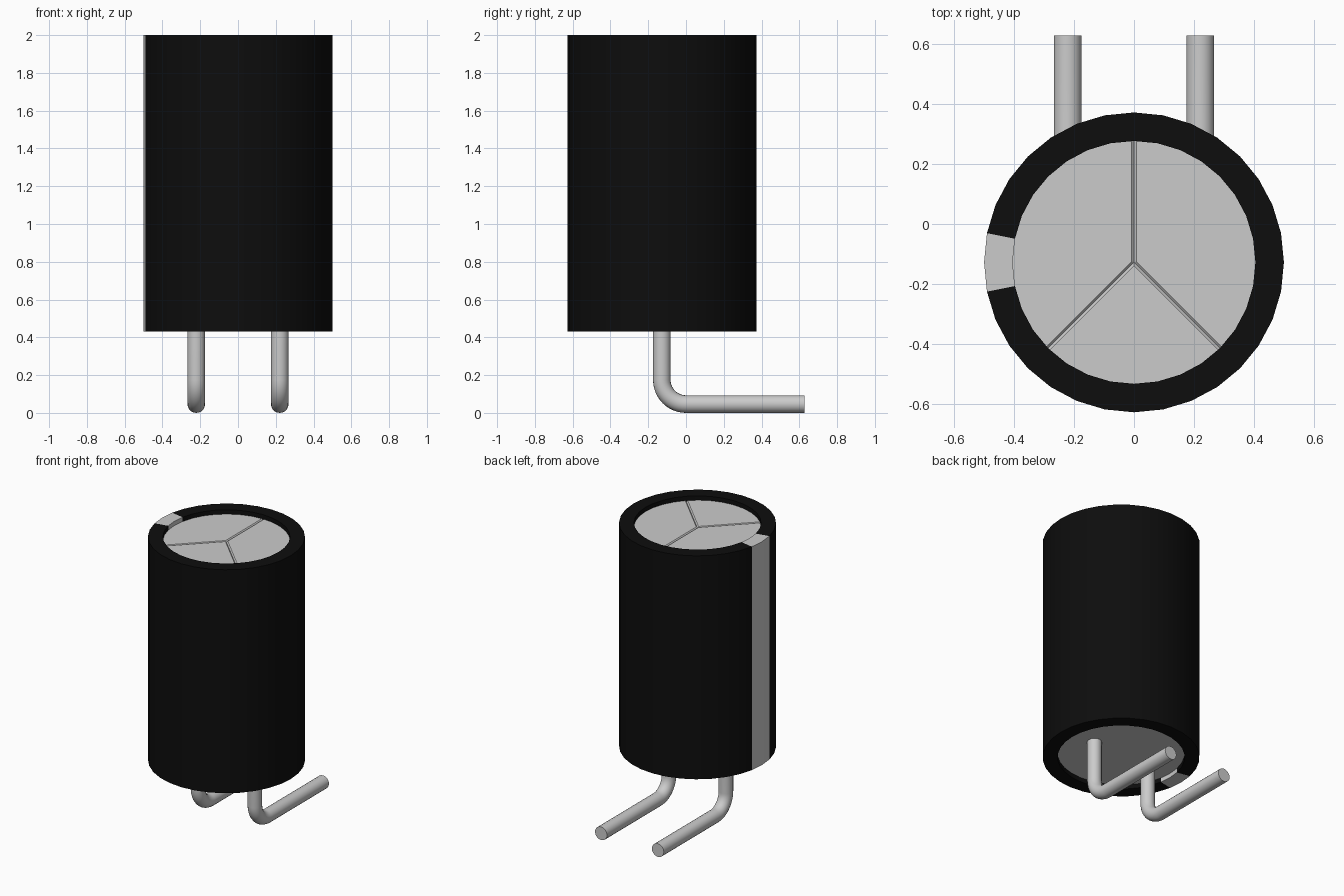
import bpy, bmesh, math
from mathutils import Matrix, Vector

cube = bpy.data.objects.get("Cube")
if cube:
    bpy.data.objects.remove(cube, do_unlink=True)

CY = -0.128                  # y of the can axis
BOTTOM, TOP = 0.43, 2.0      # sleeve ends
R_OUT, R_IN = 0.5, 0.405
RECESS = 0.03
SIDES = 32


def make_material(name, rgb, rough):
    m = bpy.data.materials.new(name)
    m.use_nodes = True
    col = (*rgb, 1.0)
    m.diffuse_color = col
    bsdf = m.node_tree.nodes["Principled BSDF"]
    bsdf.inputs["Base Color"].default_value = col
    bsdf.inputs["Roughness"].default_value = rough
    return m


black = make_material("black_plastic", (0.004, 0.004, 0.004), 0.6)
grey = make_material("light_grey_metal", (0.6, 0.6, 0.6), 0.5)


def add_object(name, bm, materials):
    bmesh.ops.recalc_face_normals(bm, faces=bm.faces[:])
    me = bpy.data.meshes.new(name)
    bm.to_mesh(me)
    bm.free()
    ob = bpy.data.objects.new(name, me)
    bpy.context.collection.objects.link(ob)
    for m in materials:
        me.materials.append(m)
    return ob


def activate(ob):
    bpy.ops.object.select_all(action='DESELECT')
    ob.select_set(True)
    bpy.context.view_layer.objects.active = ob


def smooth(ob):
    activate(ob)
    bpy.ops.object.shade_smooth_by_angle(angle=math.radians(30))


# Sleeve: a thick tube, with a two-segment polarity stripe on the -x side
bm = bmesh.new()
profile = [(R_OUT, BOTTOM), (R_OUT, TOP), (R_IN, TOP), (R_IN, BOTTOM)]
rings = []
for i in range(SIDES):
    a = 2 * math.pi * i / SIDES
    rings.append([bm.verts.new((r * math.cos(a), CY + r * math.sin(a), z))
                  for r, z in profile])
for i in range(SIDES):
    a, b = rings[i], rings[(i + 1) % SIDES]
    for k in range(4):
        n = (k + 1) % 4
        f = bm.faces.new((a[k], b[k], b[n], a[n]))
        f.material_index = 1 if i in (SIDES // 2 - 1, SIDES // 2) else 0
smooth(add_object("sleeve", bm, [black, grey]))

# Can body, recessed slightly at both ends
lid_z, base_z = TOP - RECESS, BOTTOM + RECESS
bm = bmesh.new()
bmesh.ops.create_cone(
    bm, cap_ends=True, segments=64, radius1=R_IN + 0.001, radius2=R_IN + 0.001,
    depth=lid_z - base_z,
    matrix=Matrix.Translation((0, CY, (lid_z + base_z) / 2)))
can = add_object("can_body", bm, [grey])

# Three V-shaped vent grooves scored into the lid
for deg in (90, 225, 315):
    bm = bmesh.new()
    bmesh.ops.create_cube(bm, size=1, matrix=(
        Matrix.Translation((0, CY, lid_z))
        @ Matrix.Rotation(math.radians(deg), 4, 'Z')
        @ Matrix.Translation((0.225, 0, 0))
        @ Matrix.Rotation(math.radians(45), 4, 'X')
        @ Matrix.Diagonal((0.45, 0.011, 0.011, 1))))
    cutter = add_object("groove_cutter", bm, [grey])
    cutter.hide_render = True
    mod = can.modifiers.new("groove", 'BOOLEAN')
    mod.operation = 'DIFFERENCE'
    mod.solver = 'EXACT'
    mod.object = cutter
    activate(can)
    bpy.ops.object.modifier_apply(modifier=mod.name)
    bpy.data.objects.remove(cutter, do_unlink=True)
smooth(can)

# Leads: round wire going down, then bent to the back
WIRE, BEND, END_Y = 0.0465, 0.128, 0.628
path = [Vector((0, CY, base_z + 0.02))]
for i in range(13):
    t = math.pi / 2 * i / 12
    path.append(Vector((0, CY + BEND * (1 - math.cos(t)),
                        WIRE + BEND * (1 - math.sin(t)))))
path.append(Vector((0, END_Y, WIRE)))

for name, x in (("left_lead", 0.221), ("right_lead", -0.221)):
    cu = bpy.data.curves.new(name, 'CURVE')
    cu.dimensions = '3D'
    cu.bevel_depth = WIRE
    cu.bevel_resolution = 8
    cu.use_fill_caps = True
    sp = cu.splines.new('POLY')
    sp.points.add(len(path) - 1)
    for p, co in zip(sp.points, path):
        p.co = (co.x + x, co.y, co.z, 1)
    cu.materials.append(grey)
    ob = bpy.data.objects.new(name, cu)
    bpy.context.collection.objects.link(ob)
    activate(ob)
    bpy.ops.object.convert(target='MESH')
    smooth(bpy.context.view_layer.objects.active)
